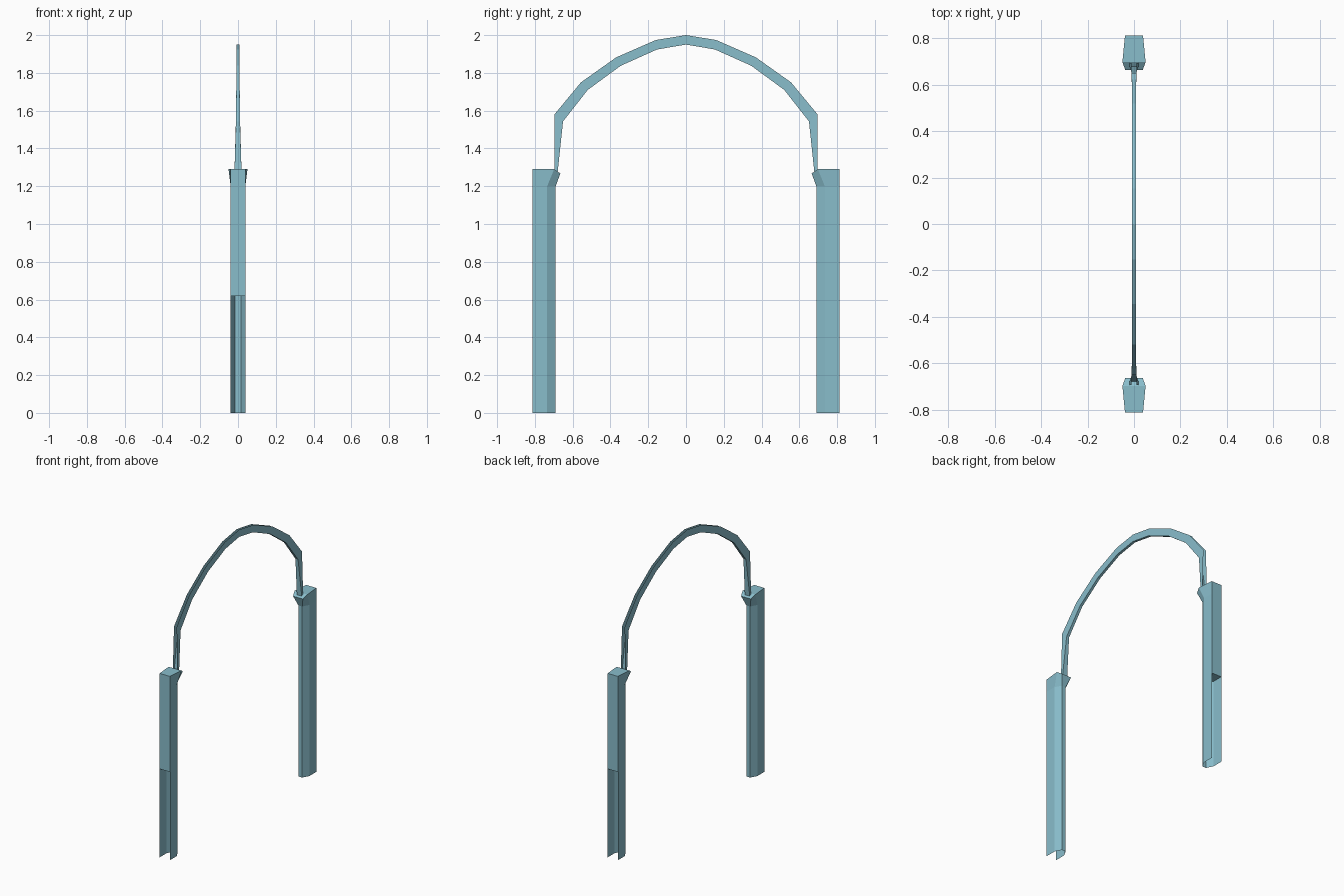
import bpy, bmesh

if "Cube" in bpy.data.objects:
    bpy.data.objects.remove(bpy.data.objects["Cube"])

teal = bpy.data.materials.new("teal")
teal.diffuse_color = (0.25, 0.51, 0.6, 1)
teal.use_nodes = True
teal.node_tree.nodes["Principled BSDF"].inputs["Base Color"].default_value = teal.diffuse_color


def loft(name, rows, closed=False, caps=()):
    """Skin successive cross-sections of the +y half, then mirror across y."""
    bm = bmesh.new()
    n = len(rows[0])
    grid = [[bm.verts.new(p) for p in row] for row in rows]
    for p, q in zip(grid, grid[1:]):
        for j in range(n if closed else n - 1):
            k = (j + 1) % n
            bm.faces.new((p[k], p[j], q[j], q[k]))
    for r, ids in caps:
        bm.faces.new([grid[r][i] for i in ids])
    mesh = bpy.data.meshes.new(name)
    bm.to_mesh(mesh)
    bm.free()
    mesh.materials.append(teal)
    obj = bpy.data.objects.new(name, mesh)
    bpy.context.collection.objects.link(obj)
    mod = obj.modifiers.new("mirror", 'MIRROR')
    mod.use_axis = (False, True, False)
    mod.use_clip = True
    return obj


def section(pts):
    """Mirror an outer-to-inner list of (x, y, z) points across x."""
    return pts + [(-x, y, z) for x, y, z in reversed(pts)]


def pier(z):
    return section([(0.039, 0.812, z), (0.039, 0.735, z), (0.015, 0.69, z)])


# Lower piers: chamfered channel, open on the outer side
loft("lower_pier", [pier(0), pier(0.62)])

# Upper piers: closed box with a flared capital on the inner side
capital = section([(0.039, 0.812, 1.29), (0.05, 0.698, 1.29), (0.038, 0.665, 1.268)])
loft("upper_pier", [pier(0.62), pier(1.2), capital], closed=True,
     caps=[(0, (0, 1, 2, 3, 4, 5)), (2, (5, 4, 1, 0)), (2, (4, 3, 2, 1))])

# Arch rib: channel open on the outer side; half width, outer (y, z), inner (y, z)
rib = [
    (0.019, (0.695, 1.27), (0.68, 1.27)),
    (0.010, (0.695, 1.582), (0.651, 1.543)),
    (0.009, (0.556, 1.75), (0.52, 1.71)),
    (0.009, (0.37, 1.882), (0.345, 1.838)),
    (0.009, (0.16, 1.974), (0.153, 1.924)),
    (0.009, (0.0, 2.0), (0.0, 1.95)),
]
loft("arch_rib", [section([(w, *o), (w, *i)]) for w, o, i in rib])
